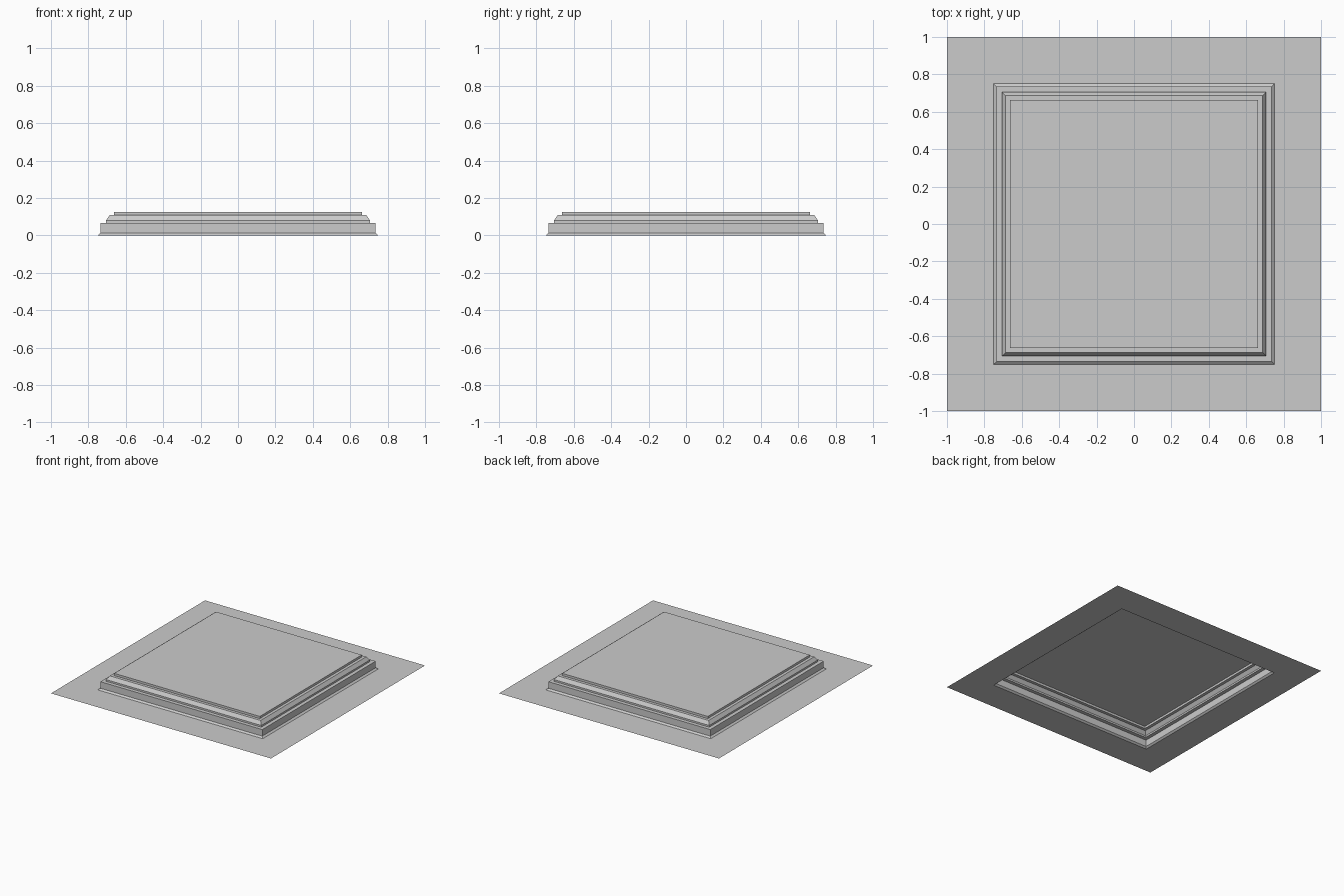
import bpy
import bmesh

cube = bpy.data.objects.get("Cube")
if cube:
    bpy.data.objects.remove(cube, do_unlink=True)

# Plain grey finish
grey = bpy.data.materials.new("plain_grey")
grey.use_nodes = True
colour = (0.6, 0.6, 0.6, 1)
grey.diffuse_color = colour
bsdf = next(n for n in grey.node_tree.nodes if n.type == 'BSDF_PRINCIPLED')
bsdf.inputs["Base Color"].default_value = colour

# Moulding profile from the outer sheet inwards: (half width, height)
PROFILE = [
    (1.0, 0.0), (0.75, 0.0),          # flat surround
    (0.736, 0.012), (0.736, 0.066),   # flared foot and plinth wall
    (0.706, 0.066), (0.706, 0.08),    # ledge and small step
    (0.686, 0.108), (0.662, 0.108),   # sloped moulding
    (0.662, 0.126),                   # top panel edge
]


def square_ring(bm, half, z):
    corners = [(-1, -1), (1, -1), (1, 1), (-1, 1)]
    return [bm.verts.new((x * half, y * half, z)) for x, y in corners]


# One open-bottomed sheet: bridge the square rings, then cap the top
bm = bmesh.new()
rings = [square_ring(bm, half, z) for half, z in PROFILE]
for outer, inner in zip(rings, rings[1:]):
    for i in range(4):
        j = (i + 1) % 4
        bm.faces.new((outer[i], outer[j], inner[j], inner[i]))
bm.faces.new(rings[-1])

mesh = bpy.data.meshes.new("raised_panel")
bm.to_mesh(mesh)
bm.free()
mesh.materials.append(grey)
panel = bpy.data.objects.new("raised_panel", mesh)
bpy.context.collection.objects.link(panel)
